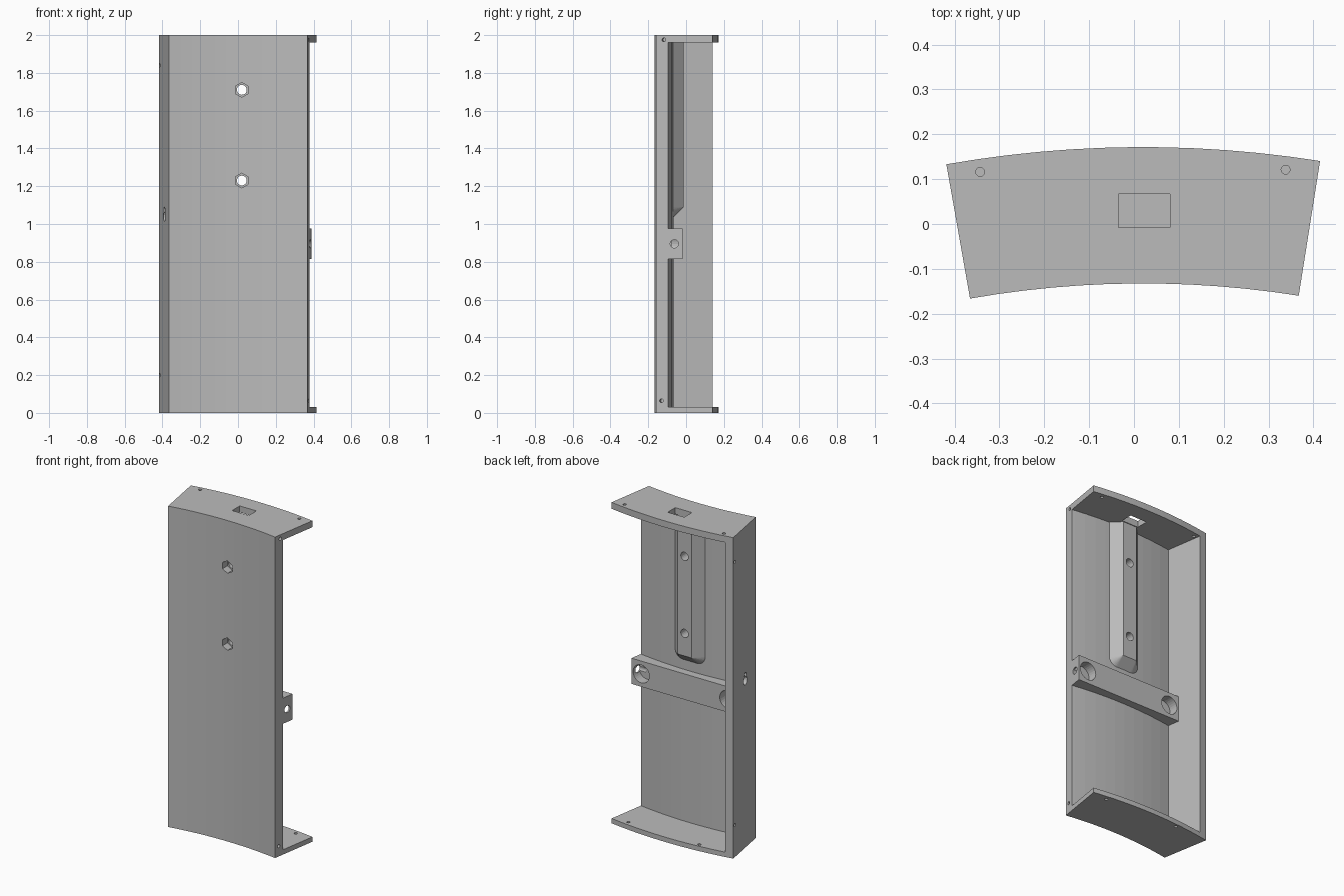
import bpy, bmesh, math
from mathutils import Vector

if "Cube" in bpy.data.objects:
    bpy.data.objects.remove(bpy.data.objects["Cube"])

grey = bpy.data.materials.new("plain grey")
grey.use_nodes = True
grey.diffuse_color = (0.5, 0.5, 0.5, 1)
grey.node_tree.nodes["Principled BSDF"].inputs["Base Color"].default_value = (0.5, 0.5, 0.5, 1)

# Shared arc: every curved surface has the same centre
CX, CY = 0.02, -2.3525
R_FRONT, R_WALL, R_BAR, R_BACK = 2.22, 2.286, 2.363, 2.524
A_CLOSED, A_INNER, A_OPEN = -10.0, -8.85, 9.0
FLOOR, CEILING, TOP = 0.03, 1.96, 2.0


def polar(r, deg):
    a = math.radians(deg)
    return (CX + r * math.sin(a), CY + r * math.cos(a))


def arc(r, a0, a1, n=12):
    return [polar(r, a0 + (a1 - a0) * i / n) for i in range(n + 1)]


def finish(bm, name):
    bmesh.ops.recalc_face_normals(bm, faces=bm.faces)
    mesh = bpy.data.meshes.new(name)
    bm.to_mesh(mesh)
    bm.free()
    mesh.materials.append(grey)
    obj = bpy.data.objects.new(name, mesh)
    bpy.context.collection.objects.link(obj)
    return obj


def prism(name, outline, z0, z1):
    bm = bmesh.new()
    face = bm.faces.new([bm.verts.new((x, y, z0)) for x, y in outline])
    ext = bmesh.ops.extrude_face_region(bm, geom=[face])
    moved = [v for v in ext["geom"] if isinstance(v, bmesh.types.BMVert)]
    bmesh.ops.translate(bm, verts=moved, vec=(0, 0, z1 - z0))
    return finish(bm, name)


def rod(centre, axis, radius, length, sides=20):
    bm = bmesh.new()
    bmesh.ops.create_cone(bm, cap_ends=True, segments=sides, radius1=radius,
                          radius2=radius, depth=length)
    turn = Vector((0, 0, 1)).rotation_difference(Vector(axis)).to_matrix()
    bmesh.ops.rotate(bm, verts=bm.verts, matrix=turn)
    bmesh.ops.translate(bm, verts=bm.verts, vec=centre)
    return finish(bm, "cutter")


def cut(cutter, *targets):
    cutter.hide_render = True
    for obj in targets:
        mod = obj.modifiers.new("cut", "BOOLEAN")
        mod.operation, mod.solver, mod.object = "DIFFERENCE", "EXACT", cutter
        bpy.context.view_layer.objects.active = obj
        bpy.ops.object.modifier_apply(modifier=mod.name)
    bpy.data.objects.remove(cutter)


# Housing: curved slab hollowed from the back and the open side
housing = prism("housing", arc(R_FRONT, A_CLOSED, A_OPEN) + arc(R_BACK, A_OPEN, A_CLOSED), 0, TOP)
cut(prism("cutter", arc(R_WALL, A_INNER, A_OPEN + 3) + arc(R_BACK + 0.1, A_OPEN + 3, A_INNER),
          FLOOR, CEILING), housing)

# Crossbar: curved against the wall, flat on the back
crossbar = prism("crossbar", arc(R_WALL - 0.002, A_INNER, A_OPEN)
                 + [polar(R_BAR, A_OPEN), polar(R_BAR, A_INNER)], 0.815, 0.975)

# Raised channel boss: flat face, sloped sides, rounded lower corners
HALF, SLOPE, BOSS_LOW = 0.048, 0.057, 1.09
bm = bmesh.new()
rim, base = [], []


def boss_point(x, z, dx, dz):
    rim.append(bm.verts.new((CX + x, -0.013, z)))
    base.append(bm.verts.new((CX + x + dx, -0.07, z + dz)))


boss_point(-HALF, CEILING, -SLOPE, 0)
for side, start in ((-HALF, 180), (HALF, 270)):
    for i in range(9):
        a = math.radians(start + 90 * i / 8)
        boss_point(side, BOSS_LOW, SLOPE * math.cos(a), SLOPE * math.sin(a))
boss_point(HALF, CEILING, SLOPE, 0)
bm.faces.new(rim)
bm.faces.new(base)
for i in range(len(rim)):
    j = (i + 1) % len(rim)
    bm.faces.new((rim[i], rim[j], base[j], base[i]))
bmesh.ops.remove_doubles(bm, verts=bm.verts, dist=0.0005)
boss = finish(bm, "channel_boss")

# Bolt holes through wall and boss, with hexagonal nut recesses in front
for z in (1.23, 1.71):
    cut(rod((CX, -0.07, z), (0, 1, 0), 0.026, 0.3), housing, boss)
    cut(rod((CX, -0.14, z), (0, 1, 0), 0.039, 0.11, 6), housing, boss)

# Rectangular cable opening in the top plate
cut(prism("cutter", [(-0.035, -0.008), (0.08, -0.008), (0.08, 0.067), (-0.035, 0.067)],
          1.94, 2.1), housing)

# Screw holes in the top and bottom plates
for x, y, z in ((-0.343, 0.116, 1.98), (0.338, 0.121, 1.98),
                (-0.19, 0.14, 0.015), (0.31, 0.125, 0.015)):
    cut(rod((x, y, z), (0, 0, 1), 0.01, 0.1, 12), housing)

# Magnet pockets in the crossbar and the side hole into the open-end pocket
for x in (-0.275, 0.322):
    cut(rod((x, -0.028, 0.895), (0, 1, 0), 0.056, 0.1, 28), crossbar)
cut(rod((0.37, -0.062, 0.895), (1, 0, 0), 0.022, 0.08), crossbar)


def side_hole(r, deg, z, radius, depth):
    a = math.radians(deg)
    x, y = polar(r, deg)
    cut(rod((x, y, z), (math.cos(a), -math.sin(a), 0), radius, 2 * depth, 14), housing)


# Blind pin holes on both ends, and the keyhole on the closed side
side_hole(2.263, A_OPEN, 1.975, 0.01, 0.04)
side_hole(2.25, A_OPEN, 0.064, 0.01, 0.04)
for z in (0.2, 1.84):
    side_hole(2.503, A_CLOSED, z, 0.01, 0.03)
side_hole(2.36, A_CLOSED, 1.04, 0.026, 0.03)
side_hole(2.36, A_CLOSED, 1.075, 0.016, 0.03)
